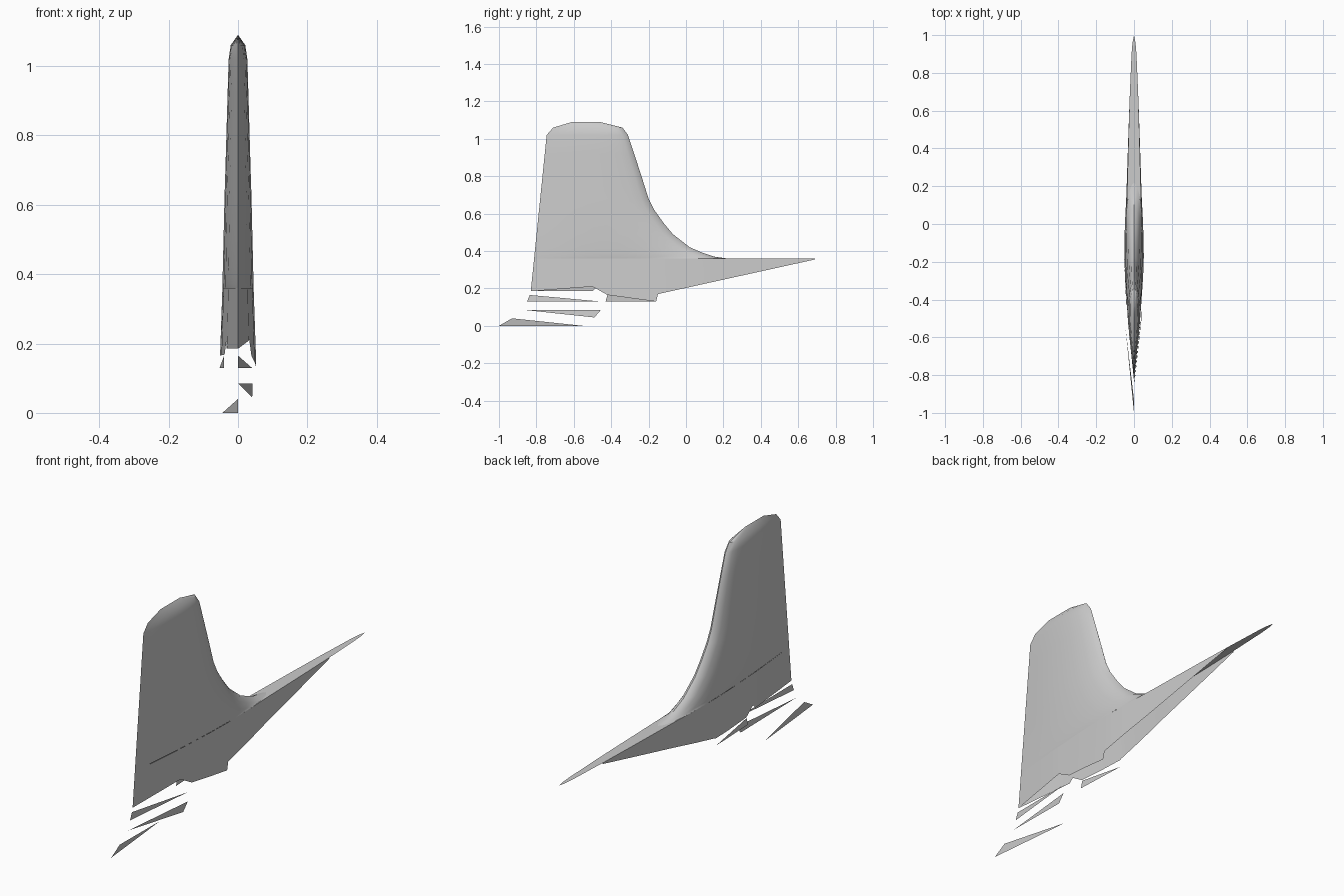
import bpy, bmesh

if "Cube" in bpy.data.objects:
    bpy.data.objects.remove(bpy.data.objects["Cube"])


def make(name, verts, faces, smooth=True):
    me = bpy.data.meshes.new(name)
    me.from_pydata(verts, [], faces)
    bm = bmesh.new()
    bm.from_mesh(me)
    bmesh.ops.remove_doubles(bm, verts=bm.verts, dist=0.0003)
    bmesh.ops.dissolve_degenerate(bm, edges=bm.edges, dist=0.0001)
    bmesh.ops.recalc_face_normals(bm, faces=bm.faces)
    bm.to_mesh(me)
    bm.free()
    ob = bpy.data.objects.new(name, me)
    bpy.context.collection.objects.link(ob)
    if smooth:
        bpy.ops.object.select_all(action='DESELECT')
        ob.select_set(True)
        bpy.context.view_layer.objects.active = ob
        bpy.ops.object.shade_smooth_by_angle(angle=0.6)
    return ob


def interp(table, v):
    for (a, fa), (b, fb) in zip(table, table[1:]):
        if v <= b:
            return fa + (fb - fa) * max(0, v - a) / (b - a)
    return table[-1][1]


# Fin: symmetric aerofoil sections lofted upward (z, trailing y, leading y, half thickness)
foil = [(0, 0), (.15, .33), (.3, .62), (.43, .8), (.55, .92), (.7, 1), (.85, .9),
        (.93, .68), (.98, .36), (1, 0)]
levels = [(.36, .22, .045), (.37, .15, .0447), (.39, .09, .0443), (.42, .02, .0437),
          (.49, -.07, .042), (.55, -.12, .0405), (.62, -.17, .039), (.68, -.20, .037),
          (.80, -.238, .0335), (.92, -.277, .030), (1.02, -.31, .027)]
rows = [(z, -.83 + .1018 * (z - .185), le, t) for z, le, t in levels]
rows += [(1.06, -.71, -.34, .021), (1.09, -.61, -.46, 0)]
loop = foil + [(f, -t) for f, t in foil[-2:0:-1]]
n = len(loop)
verts = [(s * t, te + f * (le - te), z) for z, te, le, t in rows for f, s in loop]
faces = [(r * n + i, r * n + (i + 1) % n, (r + 1) * n + (i + 1) % n, (r + 1) * n + i)
         for r in range(len(rows) - 1) for i in range(n)]
make("tail_fin", verts, faces)

# Root fairing: side skins with ragged lower edges and a flat dorsal top strip
width = [(-.83, 0), (-.66, .0155), (-.52, .028), (-.28, .0414), (-.14, .045), (0, .043),
         (.15, .037), (.5, .028), (.69, .022), (.9, .013), (.96, .008), (1, 0)]
low_right = [(-.83, .185), (-.5, .21), (-.42, .165), (-.16, .13), (-.15, .17),
             (.69, .355), (1, .36)]
low_left = [(-.83, .185), (-.5, .185), (-.48, .205), (-.42, .168), (-.16, .165),
            (-.15, .17), (.69, .355), (1, .36)]
for side, low, name in ((1, low_right, "right"), (-1, low_left, "left")):
    ys = sorted({y for y, _ in low} | {y for y, _ in width})
    ys = [y for y in ys if y <= .69]
    v, f = [], []
    for y in ys:
        w, zb = interp(width, y), interp(low, y)
        yt = y + (.018 if y < -.8 else 0)
        v += [(side * w, yt, .36), (side * w * (1 + .77 * (.36 - zb)), y, zb)]
    for i in range(len(ys) - 1):
        q = (2 * i, 2 * i + 2, 2 * i + 3, 2 * i + 1)
        f.append(q if side < 0 else q[::-1])
    make("root_skin_" + name, v, f)

ys = [-.05] + [y for y, _ in width if y >= 0]
v = [(s * interp(width, y), y, .36) for y in ys for s in (-1, 1)]
f = [(2 * i, 2 * i + 1, 2 * i + 3, 2 * i + 2) for i in range(len(ys) - 1)]
make("dorsal_strip", v, f)

# Loose slivers of skin under the root
slivers = [
    [(0, -.835, .165), (0, -.85, .13), (.04, -.455, .13)],
    [(0, -.865, .085), (.041, -.49, .045), (.042, -.455, .085)],
    [(0, -1, 0), (-.045, -.55, 0), (0, -.93, .04)],
    [(-.04, -.42, .165), (-.041, -.43, .13), (-.053, -.16, .13)],
]
for k, tri in enumerate(slivers):
    make("skin_sliver_%d" % (k + 1), tri, [(0, 1, 2)], False)
